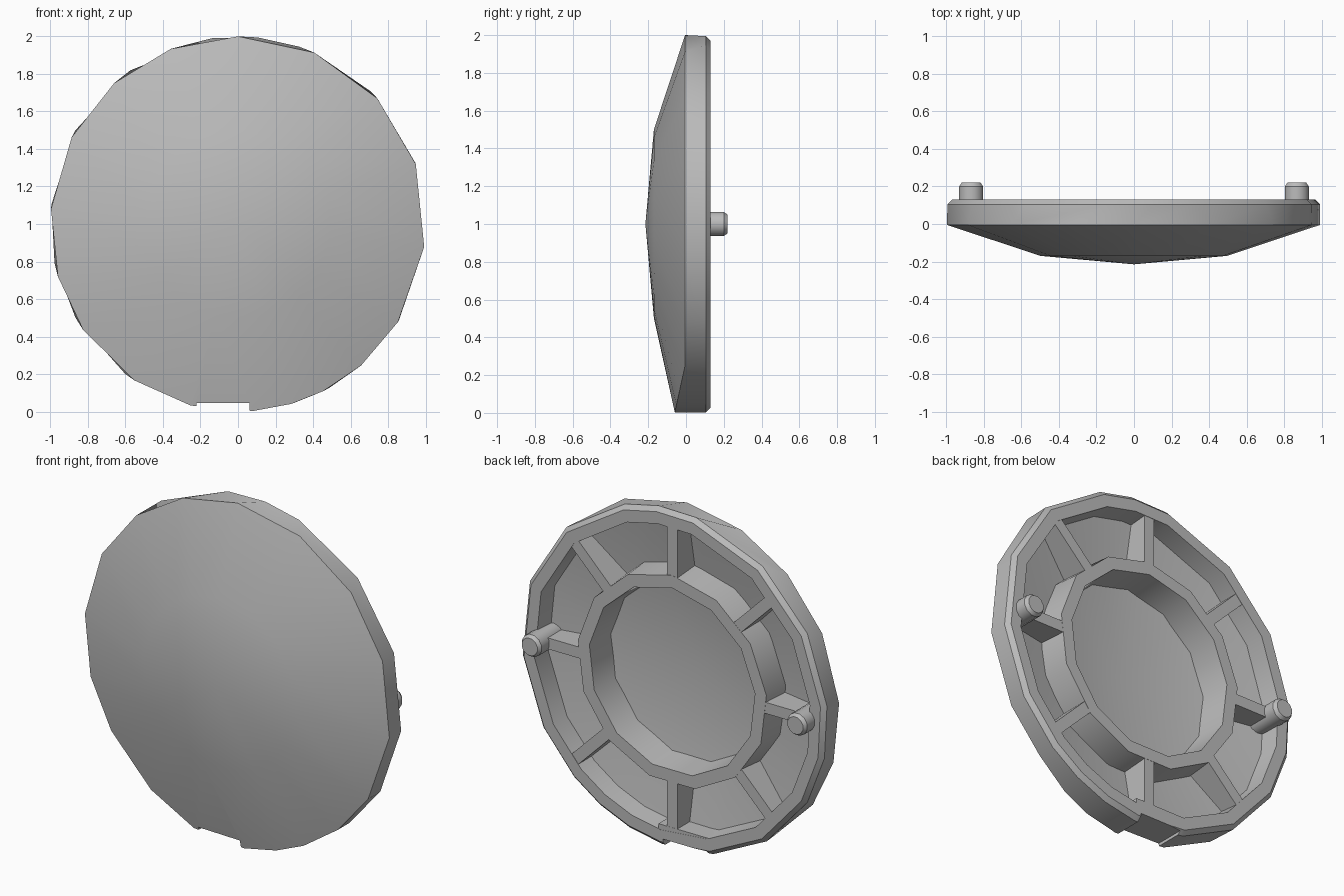
import bpy, bmesh
from math import sin, cos, radians, pi
from mathutils import Matrix

if "Cube" in bpy.data.objects:
    bpy.data.objects.remove(bpy.data.objects["Cube"])

grey = bpy.data.materials.new("plain grey")
grey.use_nodes = True
grey.diffuse_color = (0.5, 0.5, 0.5, 1)
grey.node_tree.nodes["Principled BSDF"].inputs["Base Color"].default_value = (0.5, 0.5, 0.5, 1)


def finish(bm, name, smooth=True):
    bmesh.ops.recalc_face_normals(bm, faces=bm.faces)
    mesh = bpy.data.meshes.new(name)
    bm.to_mesh(mesh)
    bm.free()
    mesh.materials.append(grey)
    ob = bpy.data.objects.new(name, mesh)
    bpy.context.collection.objects.link(ob)
    if smooth:
        shade(ob)
    return ob


def shade(ob):
    bpy.ops.object.select_all(action='DESELECT')
    ob.select_set(True)
    bpy.context.view_layer.objects.active = ob
    bpy.ops.object.shade_smooth_by_angle(angle=radians(32))


def lathe(bm, profile, closed=False):
    """Join rings of (radius, y, angles) around the y axis at mid height."""
    rings = []
    for r, y, angles in profile:
        if r == 0:
            rings.append([bm.verts.new((0, y, 1))] * len(angles))
        else:
            rings.append([bm.verts.new((r * sin(radians(a)), y, 1 + r * cos(radians(a))))
                          for a in angles])
    pairs = list(zip(rings, rings[1:]))
    if closed:
        pairs.append((rings[-1], rings[0]))
    for p, q in pairs:
        n = len(p)
        for i in range(n):
            j = (i + 1) % n
            bm.faces.new(dict.fromkeys((p[i], p[j], q[j], q[i])))
    return rings


def box(name, x, y, z, turn=0):
    """Box given by its ranges; turn spins it about the disc axis."""
    bm = bmesh.new()
    bmesh.ops.create_cube(bm, size=1)
    for v in bm.verts:
        v.co = [lo + (c + 0.5) * (hi - lo) for c, (lo, hi) in zip(v.co, (x, y, z))]
    bmesh.ops.rotate(bm, verts=bm.verts, cent=(0, 0, 1), matrix=Matrix.Rotation(turn, 3, 'Y'))
    return finish(bm, name, False)


# Domed disc with uneven rim facets and a hollow back
front = [0, 24, 48, 71.4, 97, 121.5, 139, 153, 163.5, 175.4,
         194.6, 213.5, 235.6, 253.7, 274.6, 297.6, 318.7, 339]
back = [6, 19, 45, 71, 97, 121, 139, 151, 163, 175.4,
        194.6, 217, 240, 258, 276, 300, 325, 352]
bm = bmesh.new()
rings = lathe(bm, [(0, -0.215, front), (0.5, -0.17, front), (1, -0.005, front),
                   (1, 0.105, back), (0.975, 0.13, back), (0.905, 0.13, back),
                   (0.895, 0.015, back), (0.55, -0.05, back), (0, -0.115, back)])
# The front edge dips forward near the bottom
for v in rings[2]:
    v.co.y -= 0.055 * max(0, 1 - v.co.z / 0.25)
disc = finish(bm, "domed_disc", False)

# Notch through the bottom of the rim, with a wall behind it
cutter = box("notch_cutter", (-0.22, 0.06), (-0.3, 0.3), (-0.1, 0.047))
cutter.hide_render = True
cut = disc.modifiers.new("notch", 'BOOLEAN')
cut.operation = 'DIFFERENCE'
cut.solver = 'EXACT'
cut.object = cutter
bpy.context.view_layer.objects.active = disc
bpy.ops.object.modifier_apply(modifier=cut.name)
bpy.data.objects.remove(cutter)
shade(disc)
box("notch_wall", (-0.25, 0.09), (0.0, 0.129), (0.07, 0.13))

# Inner ring
bm = bmesh.new()
sides = [i * 360 / 13 for i in range(13)]
lathe(bm, [(0.545, 0.129, sides), (0.62, 0.129, sides),
           (0.635, -0.07, sides), (0.53, -0.07, sides)], closed=True)
finish(bm, "inner_ring")

# Eight ribs between ring and rim
for i in range(8):
    box(f"rib_{i + 1}", (0.59, 0.91), (-0.02, 0.128), (0.967, 1.033), i * pi / 4)
    # Foot that fills the deeper floor beside the ring
    box(f"rib_foot_{i + 1}", (0.59, 0.75), (-0.06, 0.0), (0.967, 1.033), i * pi / 4)

# Two round pegs with bevelled tips
for side, name in ((1, "left_peg"), (-1, "right_peg")):
    bm = bmesh.new()
    sides = [15 + i * 30 for i in range(12)]
    rings = lathe(bm, [(0.066, 0.0, sides), (0.066, 0.2, sides), (0.052, 0.22, sides)])
    bm.faces.new(rings[0])
    bm.faces.new(rings[-1])
    bmesh.ops.translate(bm, verts=bm.verts, vec=(side * 0.868, 0, 0))
    finish(bm, name)
